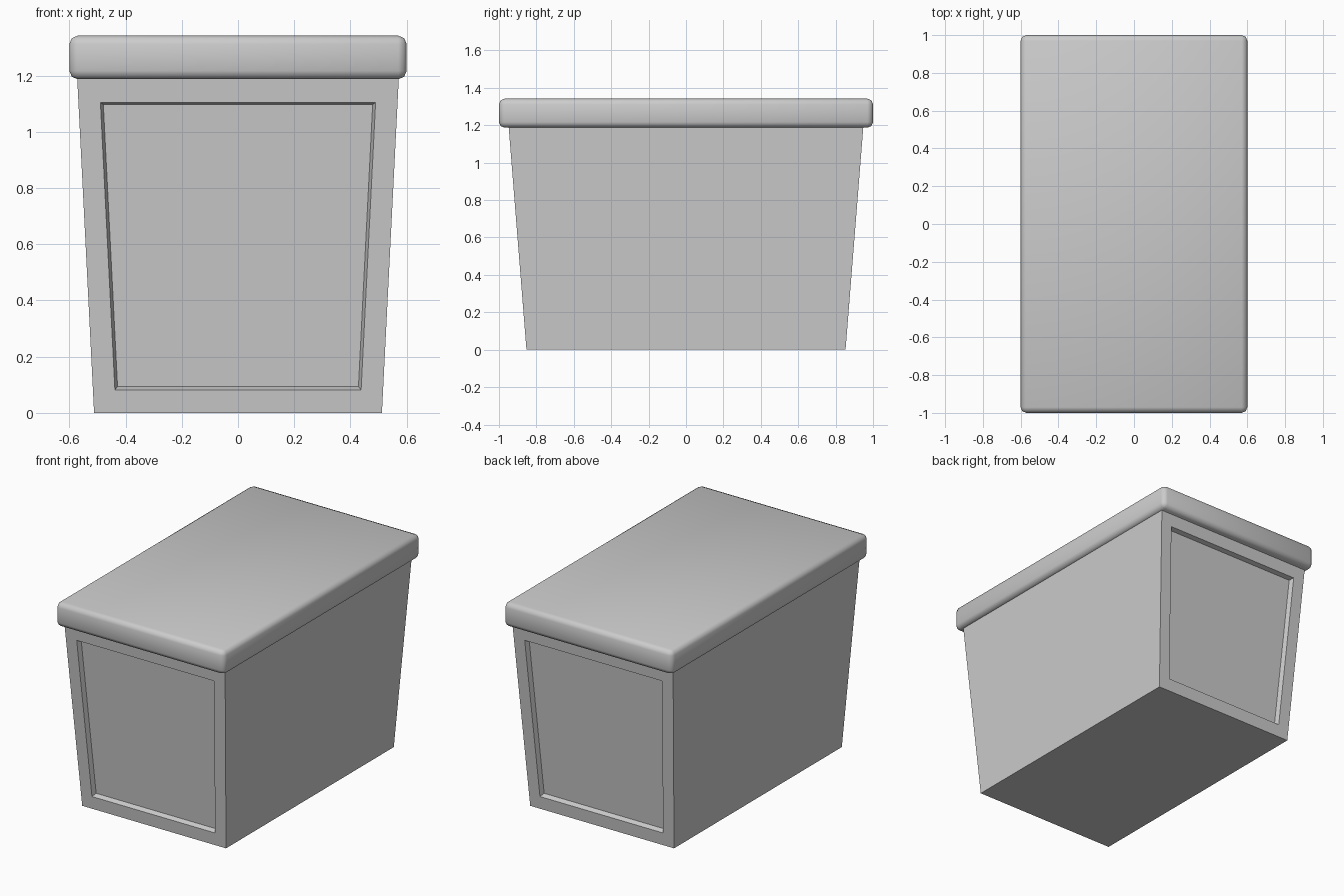
import bpy, bmesh

if "Cube" in bpy.data.objects:
    bpy.data.objects.remove(bpy.data.objects["Cube"])


def make_object(name, bm):
    mesh = bpy.data.meshes.new(name)
    bm.to_mesh(mesh)
    bm.free()
    obj = bpy.data.objects.new(name, mesh)
    bpy.context.collection.objects.link(obj)
    return obj


def tapered_box(bottom, top, z0, z1):
    """Box whose half sizes (x, y) change from bottom to top."""
    bm = bmesh.new()
    bmesh.ops.create_cube(bm, size=2)
    for v in bm.verts:
        hx, hy = top if v.co.z > 0 else bottom
        v.co = (v.co.x * hx, v.co.y * hy, z1 if v.co.z > 0 else z0)
    bm.normal_update()
    return bm


# Tapered body with a recessed panel on the front and back ends
bm = tapered_box((0.512, 0.853), (0.572, 0.948), 0.0, 1.19)
ends = [f for f in bm.faces if abs(f.normal.y) > 0.9]
bmesh.ops.inset_individual(bm, faces=ends, thickness=0.078, use_even_offset=True)
for f in ends:
    for v in f.verts:
        # leave a slightly wider rail above and below the panel
        dz = -0.008 if v.co.z > 0.6 else 0.004
        v.co.z += dz
        v.co.x += dz * 0.05 * (1 if v.co.x > 0 else -1)
        v.co.y += dz * 0.08 * (1 if v.co.y > 0 else -1)
bmesh.ops.inset_individual(bm, faces=ends, thickness=0.01, depth=-0.03,
                           use_even_offset=True)
make_object("bin_body", bm)

# Overhanging lid with softened edges
lid = make_object("lid", tapered_box((0.6, 1.0), (0.6, 1.0), 1.187, 1.342))
bevel = lid.modifiers.new("soft_edges", 'BEVEL')
bevel.width = 0.03
bevel.segments = 2
bevel.limit_method = 'ANGLE'
bpy.context.view_layer.objects.active = lid
lid.select_set(True)
bpy.ops.object.modifier_apply(modifier=bevel.name)
bpy.ops.object.shade_smooth_by_angle(angle=0.9)
